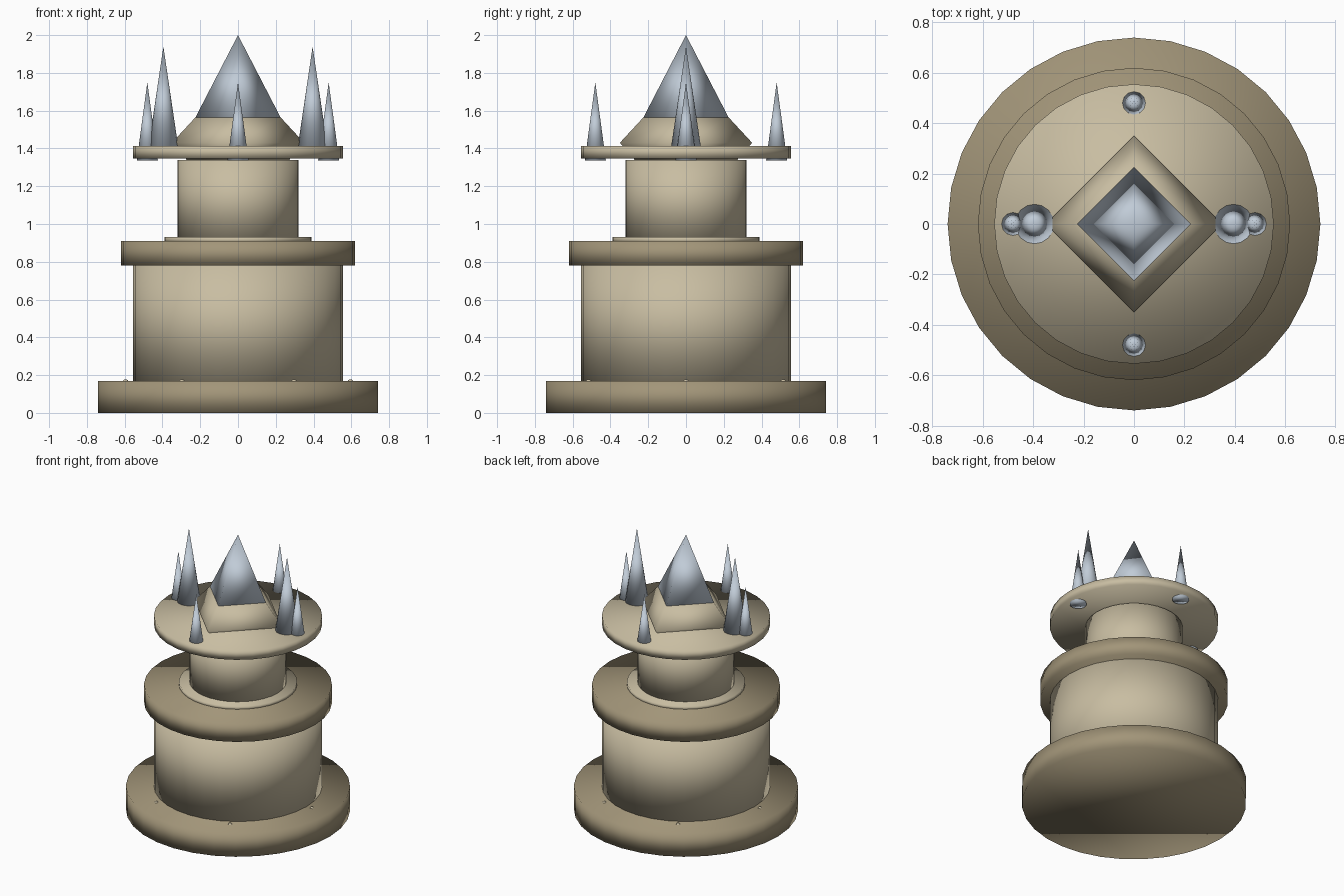
import bpy, bmesh
from math import cos, sin, tau

if "Cube" in bpy.data.objects:
    bpy.data.objects.remove(bpy.data.objects["Cube"])


def material(name, rgb):
    m = bpy.data.materials.new(name)
    m.use_nodes = True
    m.diffuse_color = (*rgb, 1)
    m.node_tree.nodes["Principled BSDF"].inputs["Base Color"].default_value = (*rgb, 1)
    return m


light_stone = material("light stone", (0.58, 0.51, 0.36))
dark_stone = material("dark stone", (0.36, 0.30, 0.19))
steel = material("pale steel", (0.53, 0.60, 0.68))


def turned(name, profile, mat, sides=32, at=(0, 0)):
    """Closed solid from (radius, height) rings; radius 0 makes a point."""
    bm = bmesh.new()
    rings = []
    for r, z in profile:
        n = sides if r > 0 else 1
        rings.append([bm.verts.new((r * cos(tau * i / sides), r * sin(tau * i / sides), z))
                      for i in range(n)])
    for low, high in zip(rings, rings[1:]):
        for i in range(sides):
            j = (i + 1) % sides
            if len(high) == 1:
                bm.faces.new((low[i], low[j], high[0]))
            else:
                bm.faces.new((low[i], low[j], high[j], high[i]))
    bm.faces.new(rings[0][::-1])
    if len(rings[-1]) > 1:
        bm.faces.new(rings[-1])
    for f in bm.faces:
        f.smooth = True
    mesh = bpy.data.meshes.new(name)
    bm.to_mesh(mesh)
    bm.free()
    mesh.materials.append(mat)
    ob = bpy.data.objects.new(name, mesh)
    ob.location = (*at, 0)
    bpy.context.collection.objects.link(ob)
    return ob


# Stacked round tiers
for name, radius, bottom, top, mat in (
        ("base", 0.74, 0, 0.17, dark_stone),
        ("drum", 0.555, 0.16, 0.79, light_stone),
        ("ledge", 0.62, 0.78, 0.91, dark_stone),
        ("collar", 0.39, 0.90, 0.932, light_stone),
        ("column", 0.32, 0.91, 1.34, light_stone),
        ("upper_plate", 0.555, 1.347, 1.412, light_stone)):
    turned(name, [(radius, bottom), (radius, top)], mat)

# Four-sided plinth and its pointed crown
turned("plinth", [(0.27, 1.338), (0.35, 1.43), (0.225, 1.565)], light_stone, 4)
turned("crown_point", [(0.225, 1.565), (0, 2.0)], steel, 4)

# Spikes around the upper plate
for side, x in (("left", 0.395), ("right", -0.395)):
    turned("tall_spike_" + side, [(0.08, 1.4), (0, 1.94)], steel, 16, (x, 0))
for i in range(4):
    a = tau * i / 4
    turned(f"short_spike_{i + 1}", [(0.056, 1.336), (0, 1.75)], steel, 12,
           (0.48 * cos(a), 0.48 * sin(a)))

# Rivets on top of the base
for i in range(6):
    a = tau * i / 6
    turned(f"base_rivet_{i + 1}", [(0.018, 0.165), (0.01, 0.175), (0, 0.177)],
           light_stone, 8, (0.595 * cos(a), 0.595 * sin(a)))
